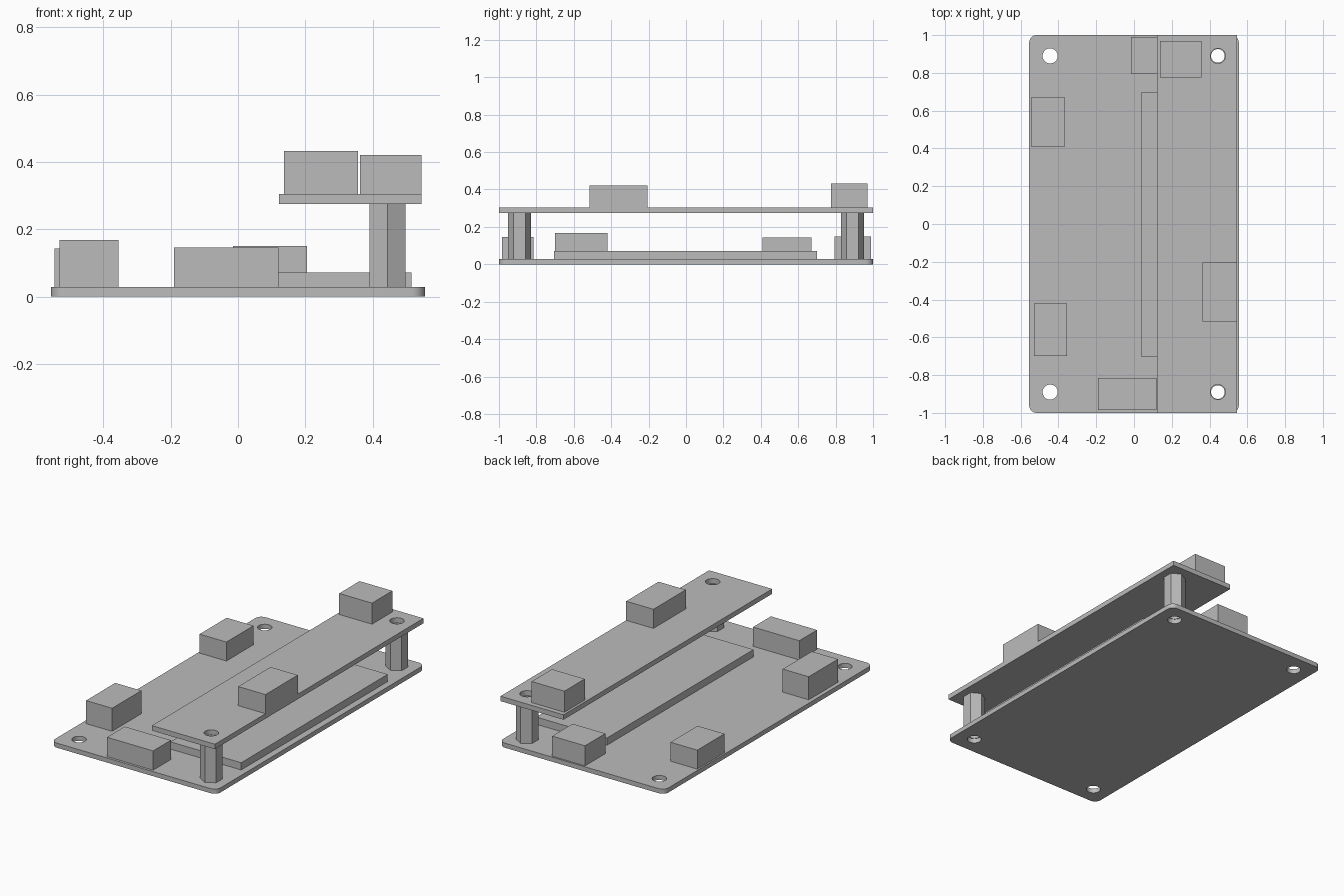
import bpy, bmesh
from math import sin, cos, pi

cube = bpy.data.objects.get("Cube")
if cube:
    bpy.data.objects.remove(cube, do_unlink=True)

grey = bpy.data.materials.new("plain grey")
grey.use_nodes = True
COLOUR = (0.5, 0.5, 0.5, 1)
grey.diffuse_color = COLOUR
grey.node_tree.nodes["Principled BSDF"].inputs["Base Color"].default_value = COLOUR


def arc(cx, cy, r, start, end, steps):
    angles = [start + (end - start) * i / steps for i in range(steps + 1)]
    return [(cx + r * cos(a), cy + r * sin(a)) for a in angles]


def circle(cx, cy, r, n=40):
    return arc(cx, cy, r, 0, 2 * pi, n)[:-1]


def rectangle(x0, x1, y0, y1, r=0):
    if not r:
        return [(x0, y0), (x1, y0), (x1, y1), (x0, y1)]
    centres = [(x1 - r, y1 - r), (x0 + r, y1 - r), (x0 + r, y0 + r), (x1 - r, y0 + r)]
    return [p for i, (x, y) in enumerate(centres)
            for p in arc(x, y, r, i * pi / 2, (i + 1) * pi / 2, 8)]


def extrude(name, loops, z0, z1):
    """Solid from a filled outline, with any further loops cut as holes."""
    curve = bpy.data.curves.new(name + "_outline", 'CURVE')
    curve.dimensions = '2D'
    curve.fill_mode = 'BOTH'
    curve.extrude = (z1 - z0) / 2
    for loop in loops:
        spline = curve.splines.new('POLY')
        spline.points.add(len(loop) - 1)
        for point, (x, y) in zip(spline.points, loop):
            point.co = (x, y, 0, 1)
        spline.use_cyclic_u = True
    helper = bpy.data.objects.new(name + "_helper", curve)
    mesh = bpy.data.meshes.new_from_object(helper)
    bpy.data.objects.remove(helper)
    bpy.data.curves.remove(curve)
    bm = bmesh.new()
    bm.from_mesh(mesh)
    bmesh.ops.remove_doubles(bm, verts=bm.verts, dist=1e-5)
    bmesh.ops.translate(bm, verts=bm.verts, vec=(0, 0, (z0 + z1) / 2))
    bmesh.ops.recalc_face_normals(bm, faces=bm.faces)
    bm.to_mesh(mesh)
    bm.free()
    mesh.name = name
    mesh.materials.clear()
    mesh.materials.append(grey)
    obj = bpy.data.objects.new(name, mesh)
    bpy.context.collection.objects.link(obj)
    bpy.ops.object.select_all(action='DESELECT')
    obj.select_set(True)
    bpy.context.view_layer.objects.active = obj
    bpy.ops.object.shade_smooth_by_angle(angle=pi / 6)
    return obj


BASE_TOP, DECK_BOTTOM, DECK_TOP = 0.028, 0.275, 0.305
HOLE_X, HOLE_Y, HOLE_R = 0.444, 0.89, 0.04

# Base board with rounded corners and four mounting holes
holes = [circle(x, y, HOLE_R) for x in (-HOLE_X, HOLE_X) for y in (-HOLE_Y, HOLE_Y)]
extrude("base_board", [rectangle(-0.555, 0.555, -1, 1, 0.04)] + holes, 0, BASE_TOP)

# Narrow upper board carried above one side
extrude("upper_board", [rectangle(0.122, 0.545, -1, 1)] + holes[2:], DECK_BOTTOM, DECK_TOP)

# Hollow hexagonal standoffs
for side, y in (("front", -HOLE_Y), ("back", HOLE_Y)):
    hexagon = arc(HOLE_X, y, 0.062, pi / 6, pi / 6 + 2 * pi, 6)[:-1]
    extrude(side + "_standoff", [hexagon, circle(HOLE_X, y, 0.036)], BASE_TOP, DECK_BOTTOM)

# Rectangular components: x range, y range, bottom, top
blocks = {
    "flat_module": (0.04, 0.515, -0.705, 0.70, BASE_TOP, 0.072),
    "right_back_connector": (-0.545, -0.365, 0.41, 0.67, BASE_TOP, 0.143),
    "right_front_connector": (-0.53, -0.355, -0.70, -0.42, BASE_TOP, 0.168),
    "front_connector": (-0.19, 0.12, -0.985, -0.815, BASE_TOP, 0.145),
    "back_connector": (-0.015, 0.205, 0.795, 0.99, BASE_TOP, 0.15),
    "upper_back_connector": (0.137, 0.357, 0.775, 0.97, DECK_TOP, 0.433),
    "upper_side_connector": (0.362, 0.545, -0.515, -0.205, DECK_TOP, 0.421),
}
for name, (x0, x1, y0, y1, z0, z1) in blocks.items():
    extrude(name, [rectangle(x0, x1, y0, y1)], z0, z1)
